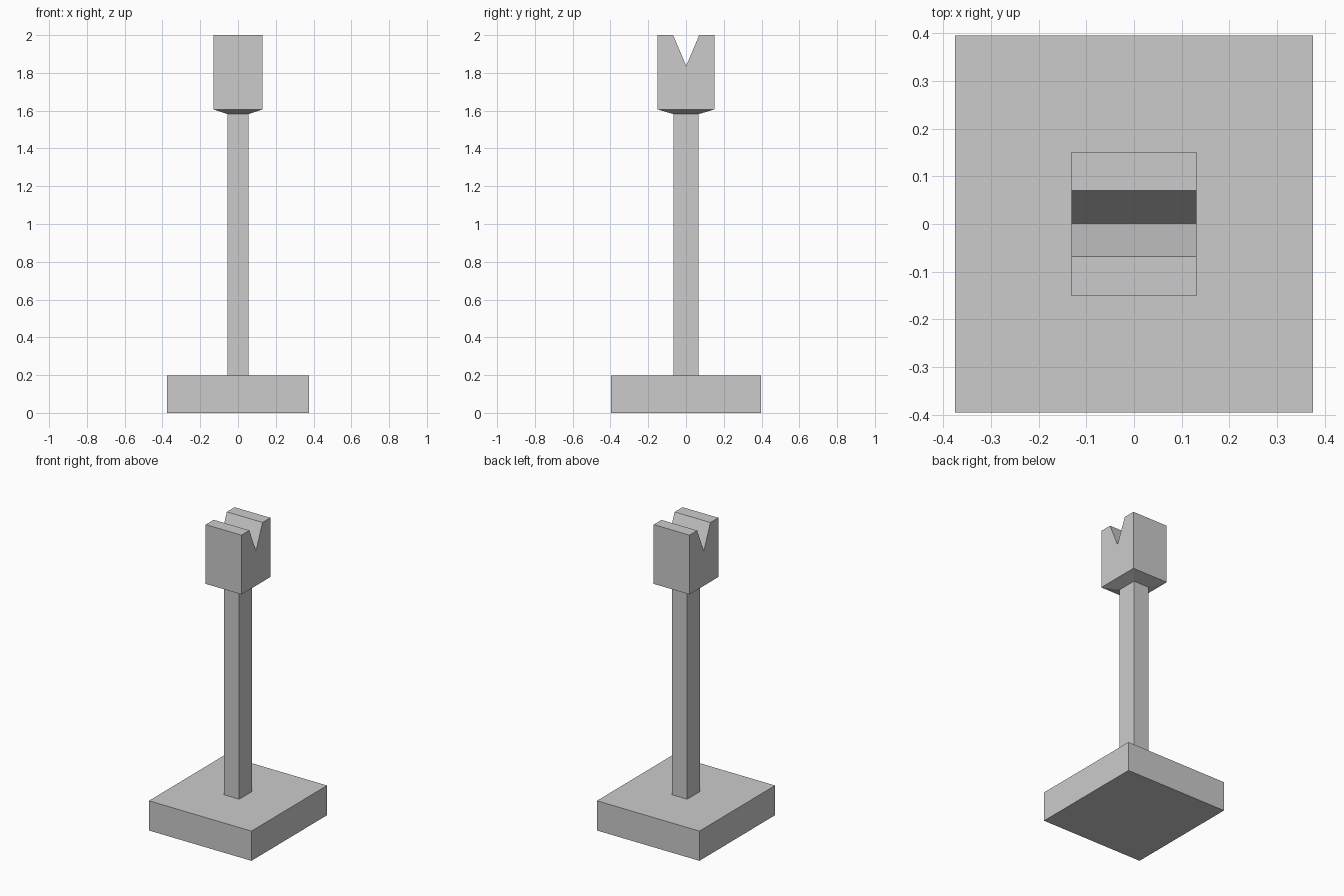
import bpy
import bmesh

if "Cube" in bpy.data.objects:
    bpy.data.objects.remove(bpy.data.objects["Cube"])


def new_object(name, bm):
    bmesh.ops.recalc_face_normals(bm, faces=bm.faces)
    mesh = bpy.data.meshes.new(name)
    bm.to_mesh(mesh)
    bm.free()
    obj = bpy.data.objects.new(name, mesh)
    bpy.context.collection.objects.link(obj)
    return obj


def ring(bm, hx, hy, z):
    return [bm.verts.new((sx * hx, sy * hy, z))
            for sx, sy in ((-1, -1), (1, -1), (1, 1), (-1, 1))]


def bridge(bm, a, b):
    n = len(a)
    for i in range(n):
        j = (i + 1) % n
        bm.faces.new((a[i], a[j], b[j], b[i]))


# Half widths in x and y, and heights
BASE = (0.376, 0.396)
POST = (0.056, 0.067)
HEAD = (0.131, 0.151)
Z_BASE, Z_POST, Z_HEAD, Z_TOP = 0.197, 1.582, 1.607, 2.0

bm = bmesh.new()

# Base slab, square post and flared collar as one lofted shape
rings = [ring(bm, *size, z) for size, z in (
    (BASE, 0), (BASE, Z_BASE), (POST, Z_BASE), (POST, Z_POST), (HEAD, Z_HEAD))]
bm.faces.new(rings[0])
for lower, upper in zip(rings, rings[1:]):
    bridge(bm, lower, upper)

# Head block with a V notch running along x
hx, hy = HEAD
profile = [(-hy, Z_HEAD), (hy, Z_HEAD), (hy, Z_TOP), (0.07, Z_TOP),
           (0.001, 1.837), (-0.068, Z_TOP), (-hy, Z_TOP)]
left, right = ([bm.verts.new((x, y, z)) for y, z in profile] for x in (-hx, hx))
for side in (left, right):
    bm.faces.new(side)
for i in range(1, len(profile)):  # the underside stays open to the collar
    j = (i + 1) % len(profile)
    bm.faces.new((left[i], left[j], right[j], right[i]))

bmesh.ops.remove_doubles(bm, verts=bm.verts, dist=0.0005)
new_object("notched_support_post", bm)
